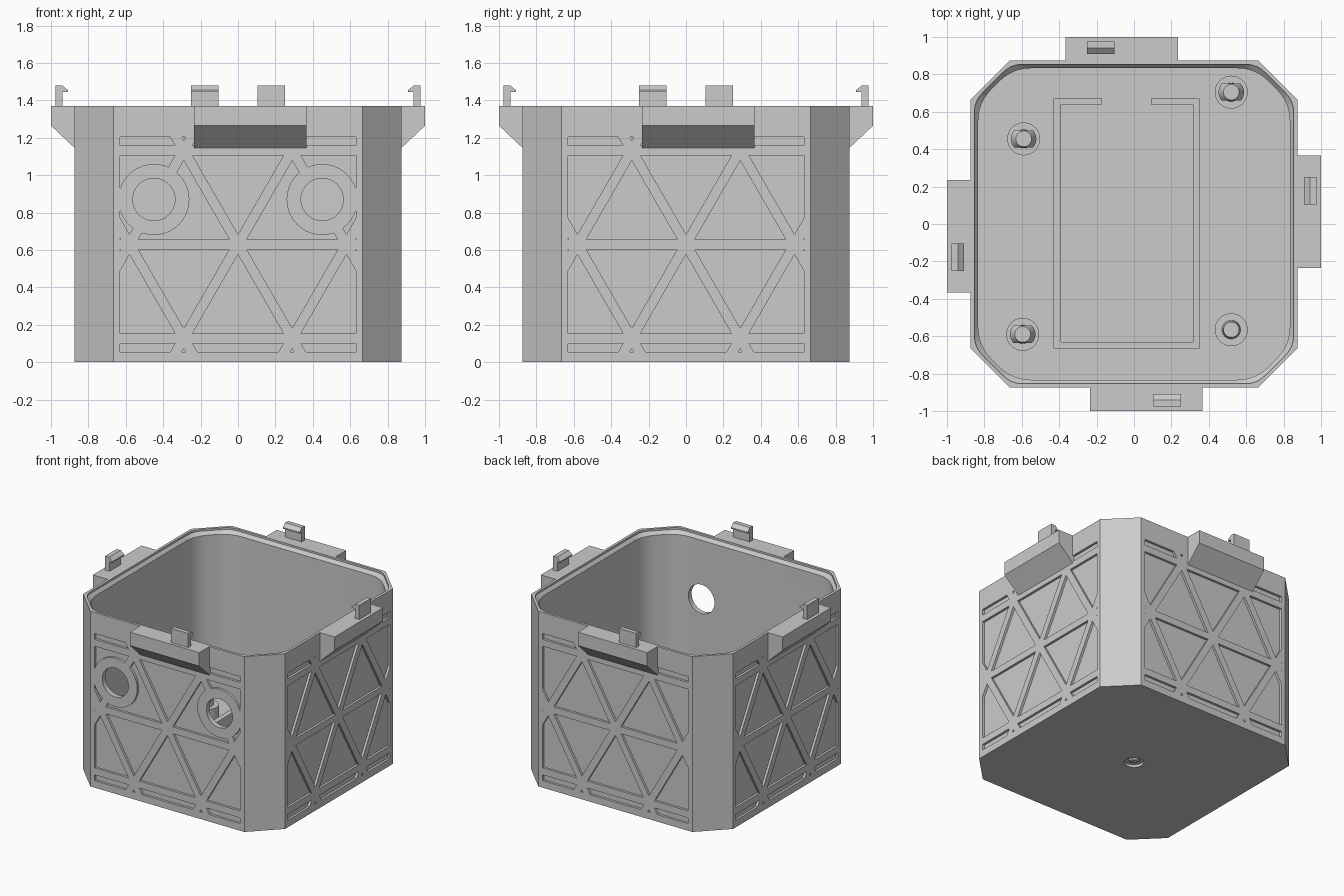
import bpy, bmesh
from math import pi, sqrt
from mathutils import Matrix, Vector

if "Cube" in bpy.data.objects:
    bpy.data.objects.remove(bpy.data.objects["Cube"], do_unlink=True)

grey = bpy.data.materials.new("plastic grey")
grey.use_nodes = True
colour = (0.6, 0.6, 0.6, 1)
grey.diffuse_color = colour
grey.node_tree.nodes["Principled BSDF"].inputs["Base Color"].default_value = colour

HEIGHT, FACE, FLOOR = 1.37, 0.873, 0.05
HOLES = (-0.45, 0.45)
HOLE_Z = 0.87


def finish(name, bm, turn=0):
    """Turn the bmesh into an object, rotated by quarter turns about z."""
    bmesh.ops.recalc_face_normals(bm, faces=bm.faces[:])
    bm.transform(Matrix.Rotation(turn * pi / 2, 4, 'Z'))
    mesh = bpy.data.meshes.new(name)
    bm.to_mesh(mesh)
    bm.free()
    mesh.materials.append(grey)
    ob = bpy.data.objects.new(name, mesh)
    bpy.context.collection.objects.link(ob)
    return ob


def loft(bm, rings):
    """Closed solid through rings with equal point counts."""
    loops = [[bm.verts.new(p) for p in ring] for ring in rings]
    n = len(loops[0])
    for a, b in zip(loops, loops[1:]):
        for i in range(n):
            bm.faces.new((a[i], a[(i + 1) % n], b[(i + 1) % n], b[i]))
    bm.faces.new(loops[0])
    bm.faces.new(loops[-1])


def cylinder(bm, r1, r2, depth, centre, along_y=False, segments=40):
    m = Matrix.Translation(centre)
    if along_y:
        m = m @ Matrix.Rotation(pi / 2, 4, 'X')
    bmesh.ops.create_cone(bm, cap_ends=True, segments=segments, radius1=r1,
                          radius2=r2, depth=depth, matrix=m)


def box(bm, lo, hi):
    lo, hi = Vector(lo), Vector(hi)
    m = Matrix.Translation((lo + hi) / 2) @ Matrix.Diagonal((*(hi - lo), 1))
    bmesh.ops.create_cube(bm, size=1, matrix=m)


def boolean(ob, cutter, operation='DIFFERENCE'):
    mod = ob.modifiers.new("cut", 'BOOLEAN')
    mod.operation, mod.solver, mod.object = operation, 'EXACT', cutter
    bpy.context.view_layer.objects.active = ob
    bpy.ops.object.modifier_apply(modifier=mod.name)
    bpy.data.objects.remove(cutter, do_unlink=True)


def smooth(ob):
    bpy.ops.object.select_all(action='DESELECT')
    ob.select_set(True)
    bpy.context.view_layer.objects.active = ob
    bpy.ops.object.shade_smooth_by_angle(angle=pi / 6)


def octagon(inset, z, round_by=0):
    """Square with cut corners, optionally with each corner rounded."""
    a = FACE - inset
    b = 0.666 - inset * (sqrt(2) - 1)
    pts = [Vector(p + (z,)) for p in ((a, -b), (a, b), (b, a), (-b, a),
                                      (-a, b), (-a, -b), (-b, -a), (b, -a))]
    if not round_by:
        return pts
    out = []
    for i, p in enumerate(pts):
        s = p + (pts[i - 1] - p).normalized() * round_by
        e = p + (pts[(i + 1) % 8] - p).normalized() * round_by
        for k in range(7):
            t = k / 6
            out.append(s * (1 - t) ** 2 + p * 2 * t * (1 - t) + e * t * t)
    return out


# Box body with cavity and sloped rim
bm = bmesh.new()
loft(bm, [octagon(0, 0), octagon(0, HEIGHT)])
body = finish("box_body", bm)
bm = bmesh.new()
loft(bm, [octagon(0.04, FLOOR, 0.1), octagon(0.04, HEIGHT - 0.04, 0.1),
          octagon(0.02, HEIGHT - 0.015, 0.06), octagon(0.02, HEIGHT + 0.1, 0.06)])
boolean(body, finish("cavity_cutter", bm))


# Triangular lattice pockets on each side
def clip(poly, n, d):
    """Keep the part of a 2D polygon where n.p <= d."""
    out = []
    for p, q in zip(poly, poly[1:] + poly[:1]):
        sp, sq = n.dot(p) - d, n.dot(q) - d
        if sp <= 0:
            out.append(p)
        if sp * sq < 0:
            out.append(p.lerp(q, sp / (sp - sq)))
    return out


SIDE, MID_Z, HALF_W, HALF_H = 0.58, 0.63, 0.63, 0.575
ROW = SIDE * sqrt(3) / 2


def pockets(turn):
    bm = bmesh.new()
    for row in range(-2, 2):
        for col in range(-4, 5):
            up = (row + col) % 2 == 1
            base, tip = (row, row + 1) if up else (row + 1, row)
            x = col * SIDE / 2
            tri = [Vector((x - SIDE / 2, base * ROW)), Vector((x + SIDE / 2, base * ROW)),
                   Vector((x, tip * ROW))]
            mid = sum(tri, Vector((0, 0))) / 3
            tri = [mid + (p - mid) * (1 - 0.027 / (ROW / 3)) for p in tri]
            for n, d in (((1, 0), HALF_W), ((-1, 0), HALF_W), ((0, 1), HALF_H), ((0, -1), HALF_H)):
                tri = clip(tri, Vector(n), d)
            if len(tri) > 2:
                loft(bm, [[(p.x, y, p.y + MID_Z) for p in tri] for y in (-FACE - 0.05, -FACE + 0.018)])
    return bm


for turn in range(4):
    cutter = finish("pocket_cutter", pockets(turn), turn)
    if turn == 0:
        # Plain collars are kept around the two front holes
        bm = bmesh.new()
        for x in HOLES:
            cylinder(bm, 0.19, 0.19, 0.3, (x, -FACE, HOLE_Z), True)
        boolean(cutter, finish("collar_keeper", bm))
    boolean(body, cutter)

# Front holes and the small recess under the floor
bm = bmesh.new()
for x in HOLES:
    cylinder(bm, 0.113, 0.113, 0.3, (x, -FACE, HOLE_Z), True)
cylinder(bm, 0.07, 0.07, 0.04, (0, 0, 0))
boolean(body, finish("hole_cutter", bm))
bm = bmesh.new()
cylinder(bm, 0.025, 0.045, 0.015, (0, 0, 0.0135), segments=6)
finish("recess_plug", bm)
smooth(body)


# Ledges and snap clips, one per side
def side_prism(name, profile, x0, x1, turn):
    bm = bmesh.new()
    loft(bm, [[(x, y, z) for y, z in profile] for x in (x0, x1)])
    finish(name, bm, turn)


LEDGE = [(-0.86, HEIGHT), (-1, HEIGHT), (-1, 1.265), (-FACE, 1.145), (-0.86, 1.145)]
CLIP = [(-0.975, 1.36), (-0.975, 1.48), (-0.94, 1.48), (-0.91, 1.455),
        (-0.91, 1.445), (-0.937, 1.445), (-0.937, 1.36)]
for turn, side in enumerate(("front", "left", "back", "right")):
    side_prism(side + "_ledge", LEDGE, -0.235, 0.365, turn)
    side_prism(side + "_clip", CLIP, 0.105, 0.25, turn)

# Low frame on the floor with a gap at the back
TOP = FLOOR + 0.08
bm = bmesh.new()
box(bm, (-0.43, -0.665, FLOOR - 0.01), (0.35, 0.67, TOP))
frame = finish("floor_frame", bm)
bm = bmesh.new()
box(bm, (-0.39, -0.63, 0), (0.315, 0.64, 1))
boolean(frame, finish("frame_cutter", bm))
bm = bmesh.new()
box(bm, (-0.17, 0.6, 0), (0.09, 0.7, 1))
boolean(frame, finish("gap_cutter", bm))

# Mounting posts, three with barbed pins
for name, x, y, barbed in (("back_right", -0.59, 0.455, True), ("back_left", 0.52, 0.705, True),
                           ("front_right", -0.595, -0.59, True), ("front_left", 0.52, -0.565, False)):
    bm = bmesh.new()
    cylinder(bm, 0.088, 0.088, 0.11, (x, y, FLOOR + 0.05))
    cylinder(bm, 0.05, 0.042, 0.14, (x, y, FLOOR + 0.17))
    smooth(finish(name + "_post", bm))
    if barbed:
        bm = bmesh.new()
        cylinder(bm, 0.068, 0.042, 0.05, (x, y, FLOOR + 0.216))
        for s in (-1, 1):
            bmesh.ops.bisect_plane(bm, geom=bm.verts[:] + bm.edges[:] + bm.faces[:],
                                   plane_co=(x, y + s * 0.046, 0), plane_no=(0, s, 0), clear_outer=True)
            bmesh.ops.holes_fill(bm, edges=[e for e in bm.edges if e.is_boundary])
        smooth(finish(name + "_barb", bm))
